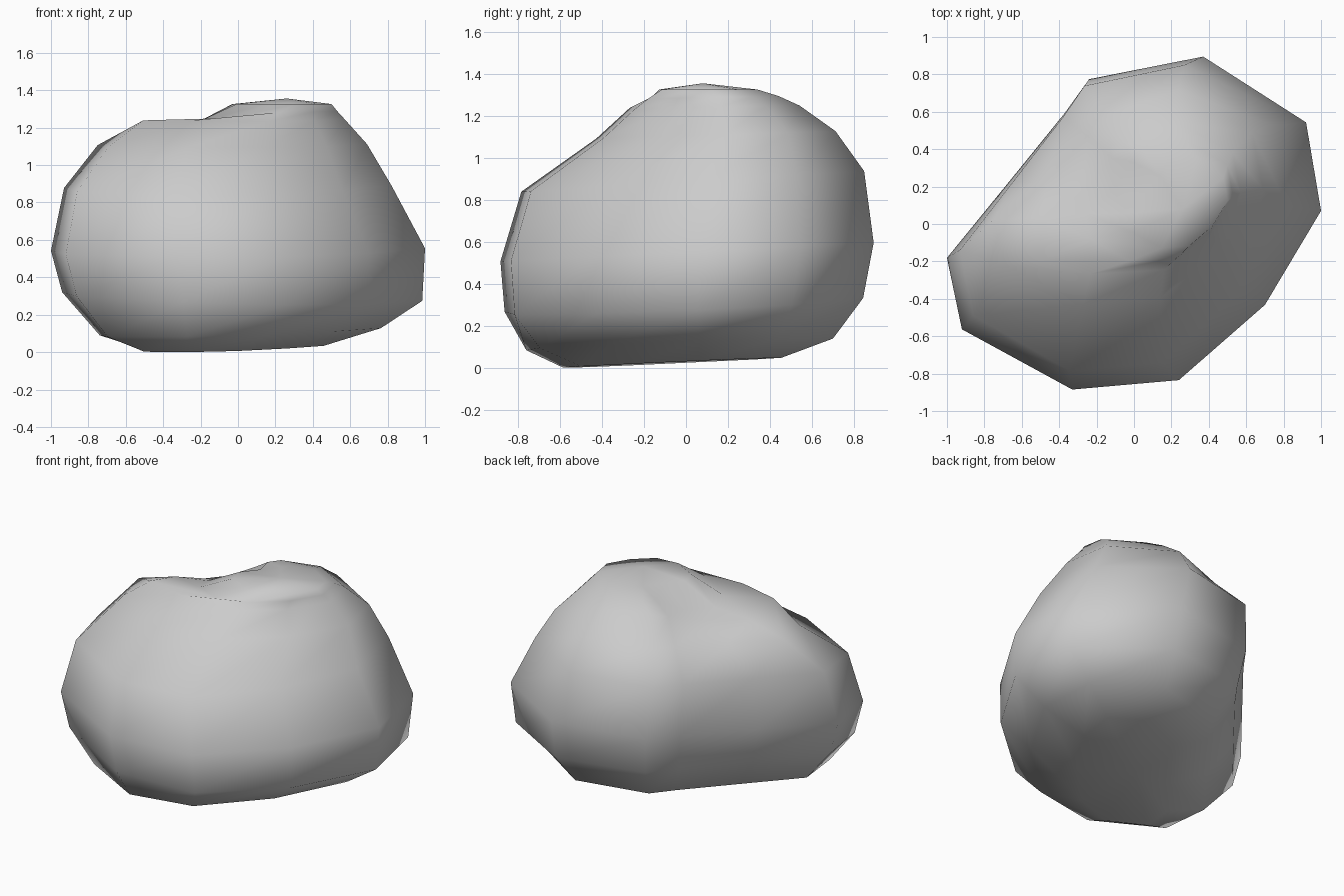
import bpy, bmesh

if "Cube" in bpy.data.objects:
    bpy.data.objects.remove(bpy.data.objects["Cube"])

# Boulder plan outline, widest level
PLAN = [(-1, -.18), (-.92, -.56), (-.33, -.88), (.24, -.83), (.70, -.43), (1, .07),
        (.92, .54), (.37, .89), (-.24, .77), (-.37, .59), (-.68, .21)]
# Levels: z, left, right, front, back, tilt along x, tilt along y,
#         stretch along the long diagonal, squeeze across it
LEVELS = [
    (.040, -.55, .53, -.64, .50, .01, .04, 1.04, .66),
    (.125, -.75, .78, -.77, .70, .02, .03, 1.03, .92),
    (.315, -.94, .985, -.87, .84, -.03, .05, 1, 1),
    (.565, -1.0, 1.0, -.89, .89, .00, .05, 1, 1),
    (.90, -.93, .82, -.79, .845, 0, .06, 1, 1),
    (1.12, -.75, .69, -.43, .71, 0, .03, 1, 1),
    (1.25, -.51, .57, -.27, .54, .01, .02, 1, 1),
    (1.30, -.26, .53, -.20, .44, 0, .02, 1, 1),
    (1.34, -.03, .50, -.13, .34, 0, 0, 1, 1),
]
# Saddle and shoulder near the top: (level, point) -> offset
DENTS = {
    (5, 8): (.05, -.05, -.02), (5, 9): (.05, -.05, -.02), (5, 10): (.05, -.05, -.02),
    (6, 8): (.05, -.05, 0), (6, 9): (.05, -.05, -.02), (6, 10): (.06, -.06, -.07),
    (6, 0): (.02, -.02, -.05), (6, 1): (-.04, -.08, .01), (6, 2): (-.09, 0, .01),
    (7, 10): (.02, -.02, -.09), (7, 0): (0, 0, -.08), (7, 1): (0, 0, -.06),
    (7, 2): (-.03, 0, -.03),
}

bm = bmesh.new()
rings = []
for k, (z, x0, x1, y0, y1, tx, ty, su, sv) in enumerate(LEVELS):
    cx, cy, rx, ry = (x0 + x1) / 2, (y0 + y1) / 2, (x1 - x0) / 2, (y1 - y0) / 2
    ring = []
    for i, (px, py) in enumerate(PLAN):
        x, y = px * rx, py / .885 * ry
        u, v = (x + y) / 2 * su, (y - x) / 2 * sv
        x, y = cx + u - v, cy + u + v
        dx, dy, dz = DENTS.get((k, i), (0, 0, 0))
        ring.append(bm.verts.new((x + dx, y + dy, z + tx * x + ty * y + dz)))
    rings.append(ring)

# Sides
n = len(PLAN)
for a, b in zip(rings, rings[1:]):
    for i in range(n):
        j = (i + 1) % n
        bm.faces.new((a[i], a[j], b[j], b[i]))

# Crown and underside
for ring, co in ((rings[0], (-.05, -.05, .04)), (rings[-1], (.26, .08, 1.37))):
    c = bm.verts.new(co)
    for i in range(n):
        bm.faces.new((ring[i], ring[(i + 1) % n], c))

bmesh.ops.recalc_face_normals(bm, faces=bm.faces)
low = min(v.co.z for v in bm.verts)
for v in bm.verts:
    v.co.z -= low
for f in bm.faces:
    f.smooth = True
mesh = bpy.data.meshes.new("boulder")
bm.to_mesh(mesh)
bm.free()
bpy.context.collection.objects.link(bpy.data.objects.new("boulder", mesh))
